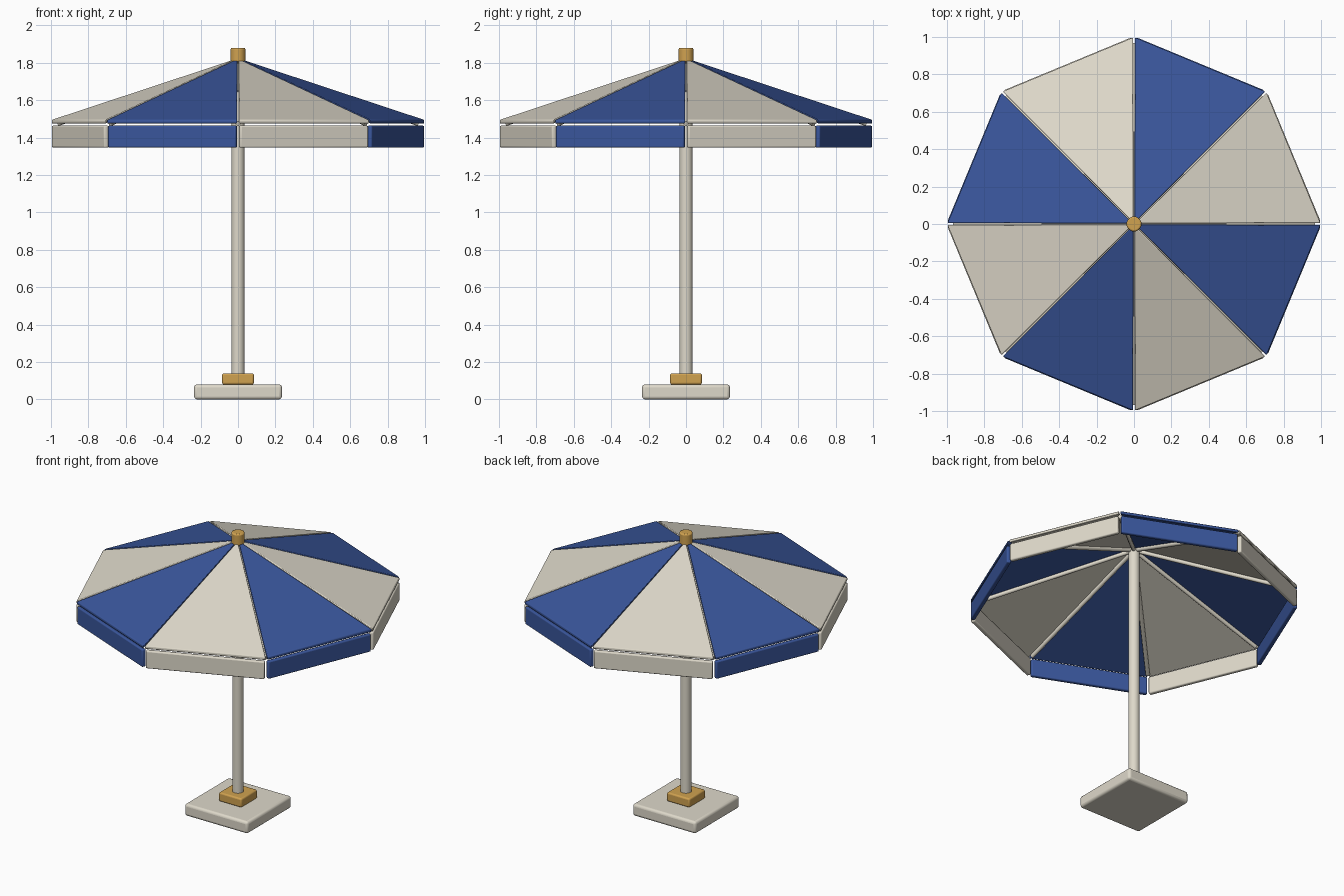
import bpy, bmesh, math
from mathutils import Vector, Matrix

if "Cube" in bpy.data.objects:
    bpy.data.objects.remove(bpy.data.objects["Cube"])


def material(name, rgb):
    m = bpy.data.materials.new(name)
    m.diffuse_color = (*rgb, 1)
    m.use_nodes = True
    m.node_tree.nodes["Principled BSDF"].inputs["Base Color"].default_value = m.diffuse_color
    return m


CREAM = material("cream", (0.73, 0.69, 0.59))
BLUE = material("blue", (0.042, 0.094, 0.335))
GOLD = material("gold", (0.63, 0.36, 0.08))


def finish(bm, name, mat, bevel=0.0, segments=2):
    bmesh.ops.recalc_face_normals(bm, faces=bm.faces)
    mesh = bpy.data.meshes.new(name)
    bm.to_mesh(mesh)
    bm.free()
    ob = bpy.data.objects.new(name, mesh)
    bpy.context.collection.objects.link(ob)
    mesh.materials.append(mat)
    if bevel:
        b = ob.modifiers.new("bevel", 'BEVEL')
        b.width, b.segments, b.limit_method = bevel, segments, 'ANGLE'
        b.angle_limit = math.radians(40)
    bpy.ops.object.select_all(action='DESELECT')
    ob.select_set(True)
    bpy.context.view_layer.objects.active = ob
    bpy.ops.object.shade_smooth_by_angle(angle=math.radians(35))
    return ob


def box(name, size, loc, mat, bevel, angle=0):
    bm = bmesh.new()
    bmesh.ops.create_cube(bm, size=1)
    mtx = Matrix.Rotation(angle, 4, 'Z') @ Matrix.Translation(loc) @ Matrix.Diagonal((*size, 1))
    bmesh.ops.transform(bm, matrix=mtx, verts=bm.verts)
    return finish(bm, name, mat, bevel, 3)


def rod(name, a, b, radius, mat, bevel=0, sides=24):
    a, b = Vector(a), Vector(b)
    bm = bmesh.new()
    bmesh.ops.create_cone(bm, cap_ends=True, segments=sides, radius1=radius,
                          radius2=radius, depth=(b - a).length)
    mtx = Matrix.Translation((a + b) / 2) @ (b - a).to_track_quat('Z', 'Y').to_matrix().to_4x4()
    bmesh.ops.transform(bm, matrix=mtx, verts=bm.verts)
    return finish(bm, name, mat, bevel)


# Base, collar, pole and cap
box("base", (0.47, 0.47, 0.08), (0, 0, 0.04), CREAM, 0.016)
box("base_collar", (0.17, 0.17, 0.06), (0, 0, 0.11), GOLD, 0.01)
rod("pole", (0, 0, 0.08), (0, 0, 1.81), 0.035, CREAM)
rod("cap", (0, 0, 1.80), (0, 0, 1.88), 0.04, GOLD, 0.008)

HALF = math.pi / 8
for i in range(8):
    mat = BLUE if i % 2 else CREAM
    mid = i * math.pi / 4 + HALF

    # Canopy panel: sloping triangular slab, slightly inset along the seams
    bm = bmesh.new()
    flat = []
    for r, da, z in ((0.008, 0, 1.822), (0.997, -HALF + 0.005, 1.495), (0.997, HALF - 0.005, 1.495)):
        flat.append((r * math.cos(mid + da), r * math.sin(mid + da), z))
    top = [bm.verts.new(p) for p in flat]
    low = [bm.verts.new((x, y, z - 0.021)) for x, y, z in flat]
    bm.faces.new(top)
    bm.faces.new(low[::-1])
    for j in range(3):
        k = (j + 1) % 3
        bm.faces.new((top[j], low[j], low[k], top[k]))
    finish(bm, f"canopy_panel_{i + 1}", mat, 0.005)

    # Hanging valance board
    box(f"valance_{i + 1}", (0.028, 0.74, 0.118), (0.913, 0, 1.405), mat, 0.008, mid)

    # Rib under the seam
    c, s = math.cos(mid - HALF), math.sin(mid - HALF)
    rod(f"rib_{i + 1}", (0.02 * c, 0.02 * s, 1.787), (0.965 * c, 0.965 * s, 1.474),
        0.013, CREAM, sides=12)
